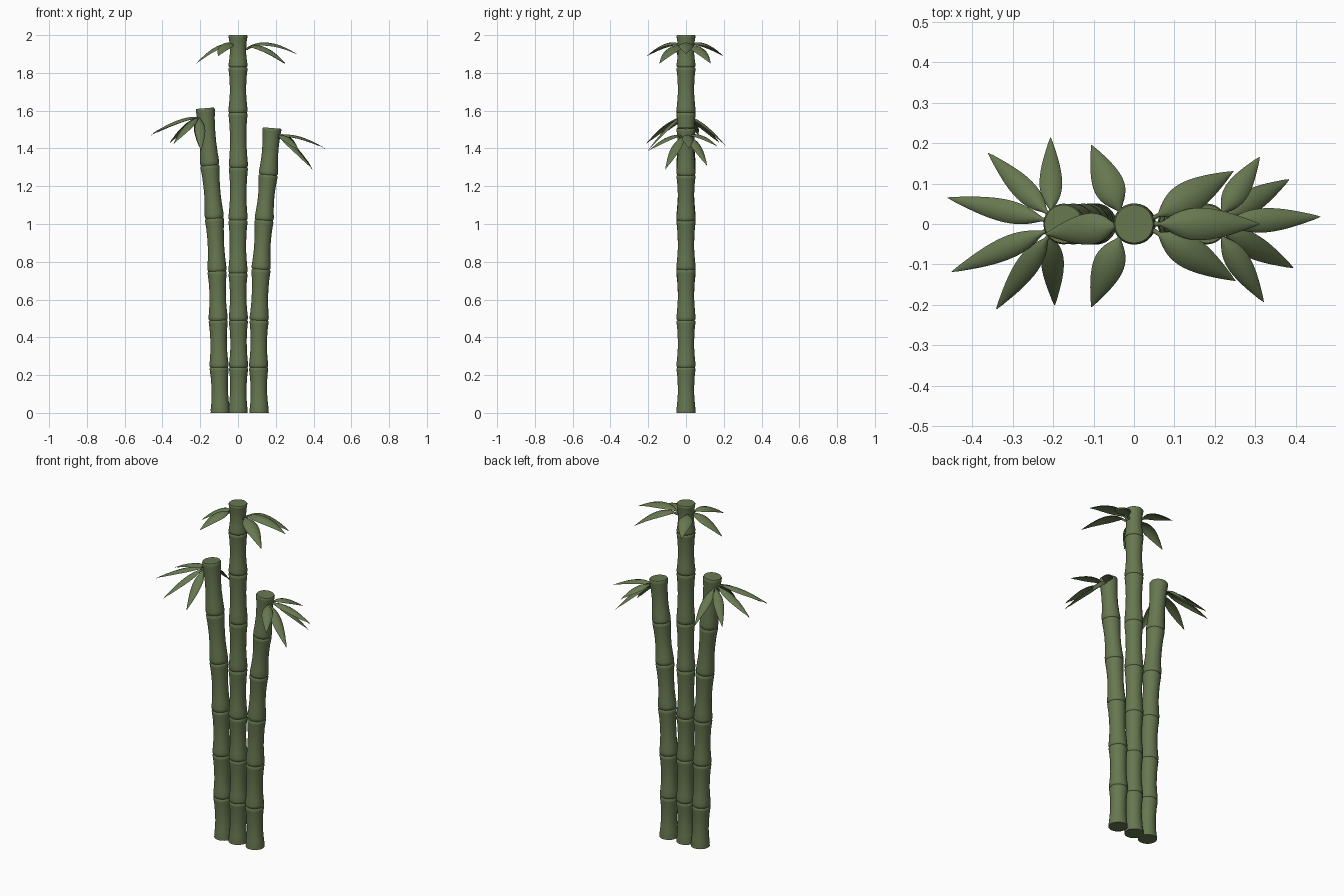
import bpy, bmesh, math
from mathutils import Vector

cube = bpy.data.objects.get("Cube")
if cube:
    bpy.data.objects.remove(cube, do_unlink=True)

green = bpy.data.materials.new("bamboo green")
green.use_nodes = True
GREEN = (0.135, 0.185, 0.08, 1)
green.diffuse_color = GREEN
bsdf = green.node_tree.nodes["Principled BSDF"]
bsdf.inputs["Base Color"].default_value = GREEN
bsdf.inputs["Roughness"].default_value = 0.8


def loft(name, rings, smooth_angle):
    """Skin a list of closed rings and cap both ends."""
    bm = bmesh.new()
    loops = [[bm.verts.new(p) for p in ring] for ring in rings]
    n = len(loops[0])
    for a, b in zip(loops, loops[1:]):
        for i in range(n):
            j = (i + 1) % n
            bm.faces.new((a[i], a[j], b[j], b[i]))
    bm.faces.new(loops[0][::-1])
    bm.faces.new(loops[-1])
    bmesh.ops.recalc_face_normals(bm, faces=bm.faces)
    mesh = bpy.data.meshes.new(name)
    bm.to_mesh(mesh)
    bm.free()
    mesh.materials.append(green)
    obj = bpy.data.objects.new(name, mesh)
    bpy.context.collection.objects.link(obj)
    bpy.ops.object.select_all(action='DESELECT')
    obj.select_set(True)
    bpy.context.view_layer.objects.active = obj
    bpy.ops.object.shade_smooth_by_angle(angle=math.radians(smooth_angle))
    return obj


# One cane segment: (fraction of its length, radius)
SEGMENT = [(0, .046), (.025, .050), (.07, .0505), (.2, .047), (.4, .0435),
           (.6, .0435), (.8, .046), (.93, .0495), (.975, .0505)]


def cane(name, joints):
    """joints: (x, z) of the base, each node and the top."""
    pts = [Vector((x, 0, z)) for x, z in joints]
    last = len(pts) - 2
    # Direction at each joint, upright at the base
    tan = [(pts[min(i + 1, last + 1)] - pts[max(i - 1, 0)]).normalized()
           for i in range(len(pts))]
    tan[0] = Vector((0, 0, 1))
    rings = []
    for k in range(last + 1):
        seg = SEGMENT[:]
        if k == 0:
            seg[0] = (0, .051)
        if k == last:
            seg.append((1, .047))
        length = (pts[k + 1] - pts[k]).length
        for t, r in seg:
            # Hermite curve through the joints
            h = t * t * (3 - 2 * t)
            c = (pts[k] * (1 - h) + pts[k + 1] * h
                 + tan[k] * length * t * (1 - t) ** 2
                 - tan[k + 1] * length * t * t * (1 - t))
            d = tan[k].lerp(tan[k + 1], t).normalized()
            u = Vector((0, 1, 0)).cross(d)
            rings.append([c + r * (math.cos(a) * u + math.sin(a) * Vector((0, 1, 0)))
                          for a in (math.tau * i / 28 for i in range(28))])
    return loft(name, rings, 50)


def leaf(name, root, tip, width, lift):
    """Thin arched blade on a short stalk, drooping from root to tip."""
    root, tip = Vector(root), Vector(tip)
    ctrl = root.lerp(tip, .38) + Vector((0, 0, lift))
    side = Vector((root.y - tip.y, tip.x - root.x, 0)).normalized()
    rings, steps = [], 18
    for s in range(steps + 1):
        t = s / steps
        c = root * (1 - t) ** 2 + ctrl * 2 * t * (1 - t) + tip * t * t
        d = ((ctrl - root) * (1 - t) + (tip - ctrl) * t).normalized()
        up = d.cross(side)
        if up.z < 0:
            up = -up
        # Blade begins after the stalk and tapers to a point
        b = max(0, (t - .1) / .9)
        half = max(.006 * (1 - t), width / 2 * max(0, math.sin(math.pi * b ** .88)) ** .85, .0008)
        thick = .0055 * (1 - t) + .0008
        ring = []
        for i in range(12):
            a = math.tau * i / 12
            x = math.cos(a)
            arch = -.35 * half * x * x if half > .008 else 0
            ring.append(c + side * half * x + up * (thick * math.sin(a) + arch))
        rings.append(ring)
    return loft(name, rings, 60)


# Canes
cane("middle_cane", [(0, 0), (.003, .24), (.002, .49), (0, .74), (0, 1.02),
                     (.002, 1.30), (0, 1.59), (0, 1.83), (0, 2)])
cane("right_cane", [(-.094, 0), (-.1, .24), (-.105, .49), (-.111, .75),
                    (-.125, 1.03), (-.149, 1.31), (-.174, 1.613)])
cane("left_cane", [(.112, 0), (.109, .24), (.112, .49), (.122, .76),
                   (.138, 1.02), (.16, 1.26), (.18, 1.508)])

# Leaf clusters: root x and z, width, lift, and the tips
clusters = {
    "middle_left_leaf": (.045, 1.925, .08, .085,
                         [(.31, 0, 1.90), (.245, .13, 1.85), (.25, -.14, 1.85)]),
    "middle_right_leaf": (-.03, 1.94, .077, .07,
                          [(-.22, -.025, 1.85), (-.105, .195, 1.89), (-.105, -.205, 1.89)]),
    "right_leaf": (-.205, 1.56, .056, .045,
                   [(-.46, .065, 1.47), (-.45, -.118, 1.48), (-.36, .175, 1.43),
                    (-.34, -.21, 1.425), (-.206, .213, 1.41), (-.196, -.2, 1.39)]),
    "left_leaf": (.21, 1.46, .06, .055,
                  [(.46, .018, 1.40), (.383, .11, 1.31), (.393, -.108, 1.29),
                   (.31, .165, 1.41), (.32, -.192, 1.39)]),
}
for name, (x, z, width, lift, tips) in clusters.items():
    for i, tip in enumerate(tips):
        root = (x, .1 * tip[1], z)
        leaf(f"{name}_{i + 1}", root, tip, width, lift)
